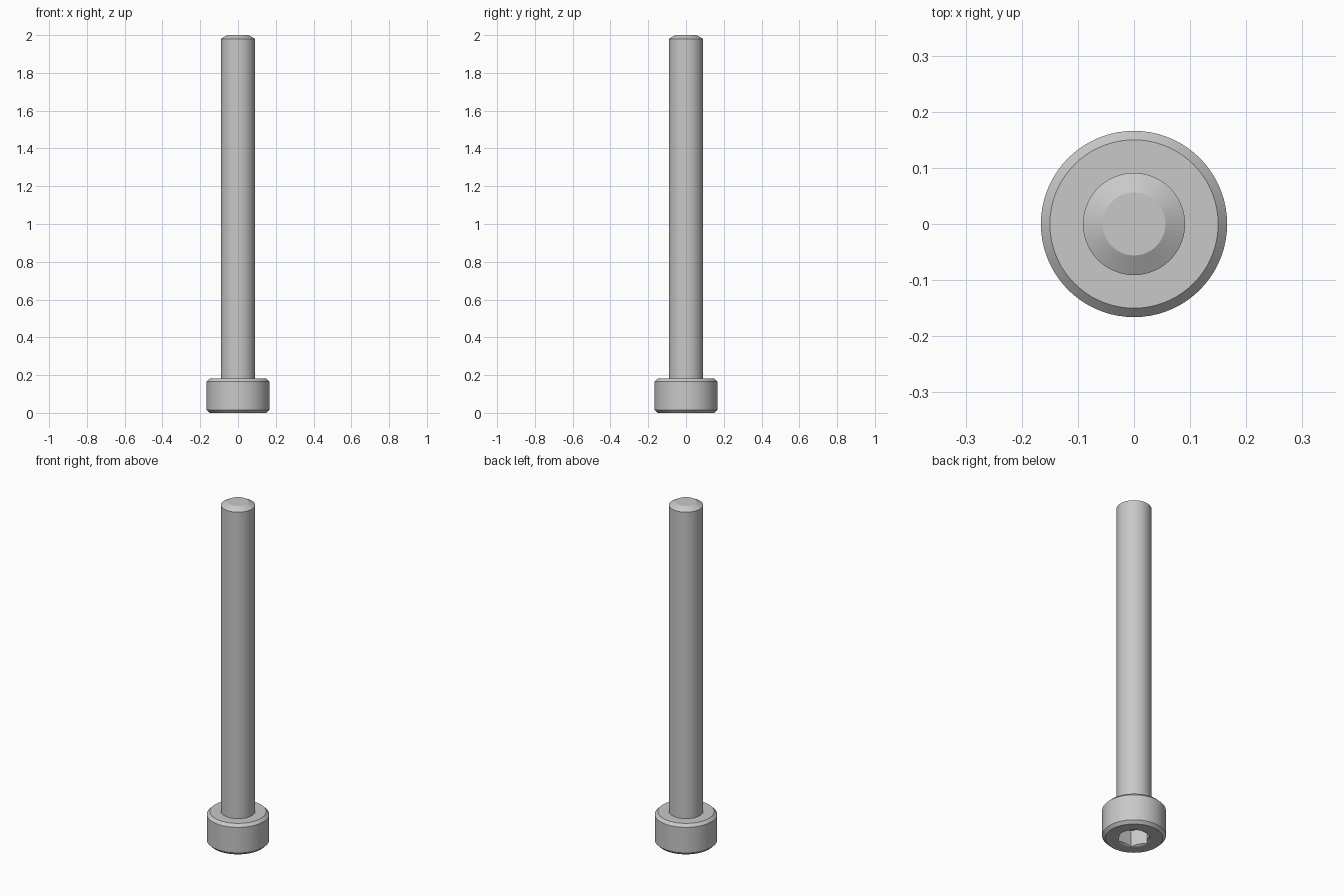
import bpy, bmesh, math
from mathutils import Matrix

cube = bpy.data.objects.get("Cube")
if cube:
    bpy.data.objects.remove(cube)

steel = bpy.data.materials.new("steel_grey")
steel.use_nodes = True
colour = (0.58, 0.58, 0.58, 1)
steel.diffuse_color = colour
steel.node_tree.nodes["Principled BSDF"].inputs["Base Color"].default_value = colour


def make_object(name, bm):
    bmesh.ops.remove_doubles(bm, verts=bm.verts, dist=1e-5)
    bmesh.ops.recalc_face_normals(bm, faces=bm.faces)
    mesh = bpy.data.meshes.new(name)
    bm.to_mesh(mesh)
    bm.free()
    mesh.materials.append(steel)
    obj = bpy.data.objects.new(name, mesh)
    bpy.context.collection.objects.link(obj)
    return obj


def cutter(name, sides, r_low, r_high, z_low, z_high):
    bm = bmesh.new()
    bmesh.ops.create_cone(bm, cap_ends=True, segments=sides, radius1=r_low, radius2=r_high,
                          depth=z_high - z_low,
                          matrix=Matrix.Translation((0, 0, (z_low + z_high) / 2)))
    # Turn the first corner onto the x axis
    first = bm.verts[:][0].co
    bmesh.ops.rotate(bm, verts=bm.verts, matrix=Matrix.Rotation(-math.atan2(first.y, first.x), 3, 'Z'))
    obj = make_object(name, bm)
    obj.hide_render = True
    obj.hide_set(True)
    return obj


# Revolved body: chamfered head, shank and tapered tip
head_r, head_h, shank_r, chamfer = 0.166, 0.182, 0.091, 0.016
profile = [(0, 0), (head_r - chamfer, 0), (head_r, chamfer),
           (head_r, head_h - chamfer), (head_r - chamfer, head_h), (shank_r, head_h),
           (shank_r, 1.98), (0.056, 2), (0, 2)]
bm = bmesh.new()
verts = [bm.verts.new((r, 0, z)) for r, z in profile]
edges = [bm.edges.new(pair) for pair in zip(verts, verts[1:])]
bmesh.ops.spin(bm, geom=verts + edges, cent=(0, 0, 0), axis=(0, 0, 1),
               angle=2 * math.pi, steps=72)
screw = make_object("socket_head_screw", bm)

# Hexagonal drive socket with a countersunk mouth in the underside
socket_r = 0.0875
mouth_drop = 0.007
slope = socket_r * (1 - math.cos(math.pi / 6)) / mouth_drop
cutters = [cutter("hex_socket_cutter", 6, socket_r, socket_r, -0.1, 0.095),
           cutter("socket_mouth_cutter", 72, socket_r + 0.01 * slope,
                  socket_r - mouth_drop * slope, -0.01, mouth_drop)]
for tool in cutters:
    mod = screw.modifiers.new(tool.name, 'BOOLEAN')
    mod.operation = 'DIFFERENCE'
    mod.solver = 'EXACT'
    mod.object = tool

# Bake the cuts and drop the helpers
bpy.context.view_layer.update()
graph = bpy.context.evaluated_depsgraph_get()
cut_mesh = bpy.data.meshes.new_from_object(screw.evaluated_get(graph))
screw.modifiers.clear()
screw.data = cut_mesh
for tool in cutters:
    bpy.data.objects.remove(tool)

# Smooth round walls, crisp chamfers
bpy.ops.object.select_all(action='DESELECT')
screw.select_set(True)
bpy.context.view_layer.objects.active = screw
bpy.ops.object.shade_smooth_by_angle(angle=math.radians(20))
